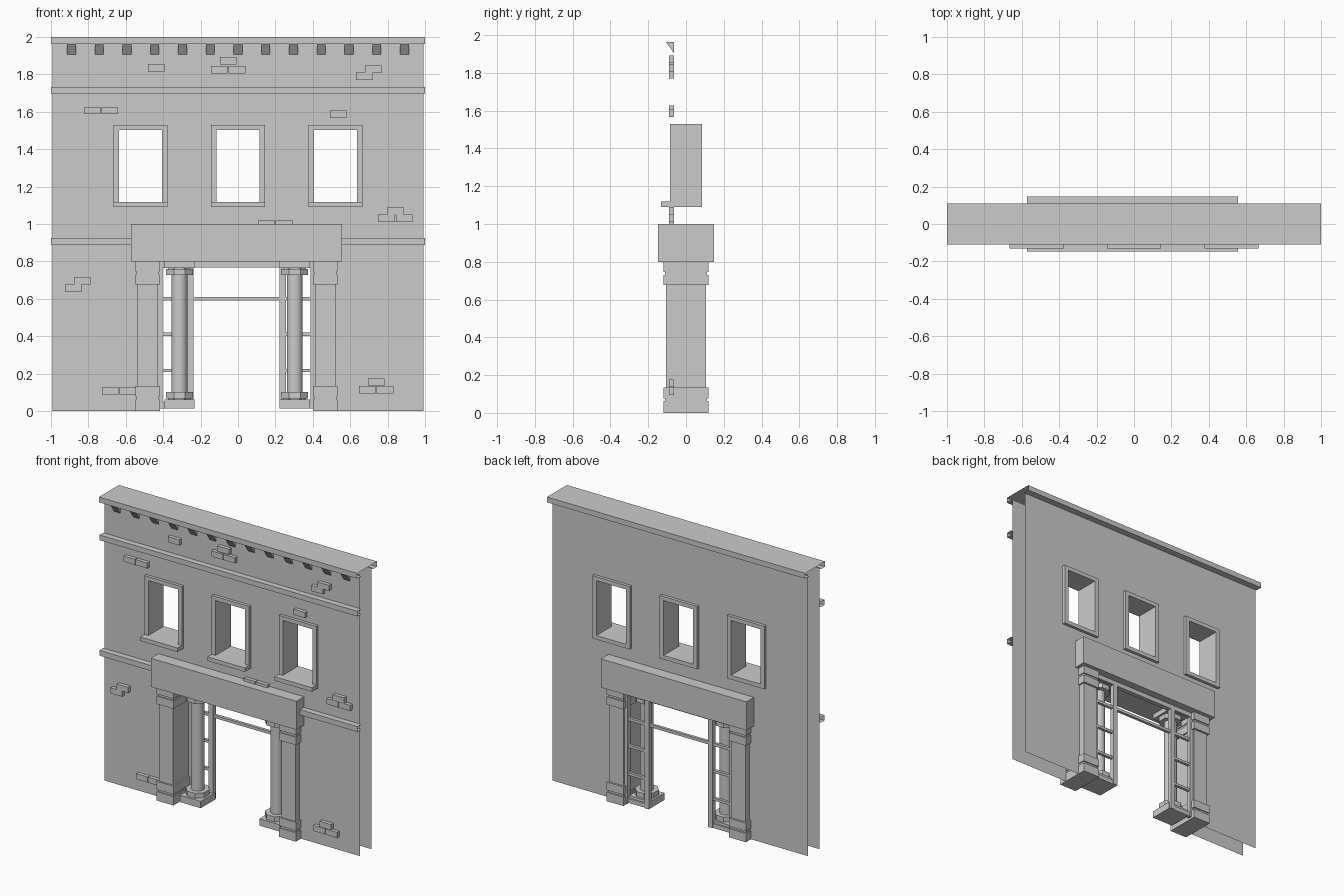
import bpy, bmesh, math
from mathutils import Matrix, Vector

if "Cube" in bpy.data.objects:
    bpy.data.objects.remove(bpy.data.objects["Cube"])

WALL, DOOR_X = 0.064, -0.008


def finish(name, bm):
    mesh = bpy.data.meshes.new(name)
    bm.to_mesh(mesh)
    bm.free()
    ob = bpy.data.objects.new(name, mesh)
    bpy.context.collection.objects.link(ob)
    return ob


def box(bm, x0, x1, y0, y1, z0, z1):
    m = Matrix.Translation(((x0 + x1) / 2, (y0 + y1) / 2, (z0 + z1) / 2))
    bmesh.ops.create_cube(bm, size=1, matrix=m @ Matrix.Diagonal((x1 - x0, y1 - y0, z1 - z0, 1)))


def cylinder(bm, x, y, z0, z1, r, n):
    m = Matrix.Translation((x, y, (z0 + z1) / 2)) @ Matrix.Rotation(math.pi / n, 4, 'Z')
    bmesh.ops.create_cone(bm, cap_ends=True, segments=n, radius1=r, radius2=r, depth=z1 - z0, matrix=m)


def strip(bm, profile, x0, x1, closed=False):
    """Sweep a (y, z) profile along x; open strips have no ends."""
    a = [bm.verts.new((x0, y, z)) for y, z in profile]
    b = [bm.verts.new((x1, y, z)) for y, z in profile]
    n = len(profile)
    for i in range(n if closed else n - 1):
        j = (i + 1) % n
        bm.faces.new((a[i], b[i], b[j], a[j]))
    if closed:
        bm.faces.new(a)
        bm.faces.new(b[::-1])


WINDOWS = (-0.521, 0.0, 0.521)
HW, FR = 0.145, 0.031          # window half width, frame width
WZ0, WZ1 = 1.09, 1.53

# Front and back wall sheets with door and window openings
holes = [(DOOR_X - 0.475, DOOR_X + 0.475, 0, 0.85)]
holes += [(x - HW + 0.01, x + HW - 0.01, WZ0 + 0.01, WZ1 - 0.01) for x in WINDOWS]
xs = sorted({-0.99, 0.99, *[v for h in holes for v in h[:2]]})
zs = sorted({0, 1.97, *[v for h in holes for v in h[2:]]})
for name, y in (("front_wall", -WALL), ("back_wall", WALL)):
    bm = bmesh.new()
    for x0, x1 in zip(xs, xs[1:]):
        for z0, z1 in zip(zs, zs[1:]):
            cx, cz = (x0 + x1) / 2, (z0 + z1) / 2
            if any(h[0] < cx < h[1] and h[2] < cz < h[3] for h in holes):
                continue
            q = [bm.verts.new((x, y, z)) for x, z in ((x0, z0), (x1, z0), (x1, z1), (x0, z1))]
            bm.faces.new(q if y < 0 else q[::-1])
    bmesh.ops.remove_doubles(bm, verts=bm.verts, dist=1e-5)
    finish(name, bm)

# Cornice and string courses
bm = bmesh.new()
strip(bm, [(-WALL, 1.963), (-0.11, 1.963), (-0.11, 2.0), (0.11, 2.0), (0.11, 1.963), (WALL, 1.963)], -1, 1)
finish("cornice", bm)
bm = bmesh.new()
for z0, z1, x0, x1 in ((1.697, 1.733, -1, 1), (0.888, 0.925, -1, -0.56), (0.888, 0.925, 0.55, 1)):
    strip(bm, [(-WALL, z0), (-0.106, z0), (-0.106, z1), (-WALL, z1)], x0, x1)
finish("string_courses", bm)

# Wedge dentils under the cornice
bm = bmesh.new()
for i in range(13):
    x = (i - 6) * 0.1483
    strip(bm, [(-WALL, 1.905), (-0.106, 1.963), (-WALL, 1.963)], x - 0.024, x + 0.024, True)
finish("dentils", bm)

# Window frames (deep rings) with projecting sills
for i, x in enumerate(WINDOWS):
    bm = bmesh.new()
    loops = []
    for y in (-0.085, 0.085):
        for w, z0, z1 in ((HW, WZ0, WZ1), (HW - FR, WZ0 + 0.028, WZ1 - 0.028)):
            loops.append([bm.verts.new((x + sx * w, y, z)) for sx, z in ((-1, z0), (1, z0), (1, z1), (-1, z1))])
    fo, fi, bo, bi = loops
    for k in range(4):
        j = (k + 1) % 4
        for p, q in ((fo, fi), (fi, bi), (bi, bo), (bo, fo)):
            bm.faces.new((p[k], p[j], q[j], q[k]))
    finish(f"window_frame_{i + 1}", bm)
    bm = bmesh.new()
    box(bm, x - HW, x + HW, -0.132, -0.085, WZ0, WZ0 + 0.028)
    finish(f"window_sill_{i + 1}", bm)

# Loose raised bricks: (left x, centre z, how many side by side)
bm = bmesh.new()
for x, z, n in ((-0.481, 1.835, 1), (-0.096, 1.872, 1), (-0.144, 1.825, 2), (0.679, 1.827, 1),
                (0.631, 1.79, 1), (-0.824, 1.607, 2), (0.492, 1.587, 1), (0.797, 1.07, 1),
                (0.749, 1.03, 2), (0.107, 1.0, 2), (-0.877, 0.696, 1), (-0.925, 0.657, 1),
                (-0.727, 0.109, 2), (0.695, 0.156, 1), (0.647, 0.114, 2)):
    for k in range(n):
        box(bm, x + k * 0.094, x + k * 0.094 + 0.089, -0.09, -WALL, z - 0.0195, z + 0.0195)
finish("raised_bricks", bm)

# Door lintel
bm = bmesh.new()
box(bm, -0.572, 0.556, -0.148, 0.148, 0.8, 1.0)
finish("door_lintel", bm)

for side, s in (("left", -1), ("right", 1)):
    # Pilaster: stacked base, shaft and capital blocks
    bm = bmesh.new()
    cx = DOOR_X + s * 0.474
    for z0, z1, hx, hy in ((0, 0.062, 0.066, 0.12), (0.062, 0.077, 0.06, 0.112), (0.077, 0.134, 0.066, 0.12),
                           (0.134, 0.676, 0.055, 0.107), (0.676, 0.731, 0.066, 0.12),
                           (0.731, 0.746, 0.06, 0.112), (0.746, 0.8, 0.066, 0.12)):
        box(bm, cx - hx, cx + hx, -hy, hy, z0, z1)
    finish(f"{side}_pilaster", bm)

    # Round column with square plinths and octagonal rings
    cx = DOOR_X + 0.003 + s * 0.308
    bm = bmesh.new()
    cylinder(bm, cx, 0, 0.09, 0.74, 0.043, 20)
    shaft = finish(f"{side}_column_shaft", bm)
    bpy.context.view_layer.objects.active = shaft
    shaft.select_set(True)
    bpy.ops.object.shade_smooth_by_angle()
    shaft.select_set(False)
    bm = bmesh.new()
    for z0, z1 in ((0.015, 0.063), (0.765, 0.8)):
        box(bm, cx - 0.081, cx + 0.081, -0.081, 0.081, z0, z1)
    for z0, z1 in ((0.067, 0.102), (0.727, 0.76)):
        cylinder(bm, cx, 0, z0, z1, 0.078, 8)
    for z0, z1 in ((0.06, 0.07), (0.757, 0.768)):
        cylinder(bm, cx, 0, z0, z1, 0.066, 8)
    finish(f"{side}_column_base_and_capital", bm)

    # Sidelight: stiles and glazing bars
    bm = bmesh.new()
    for a, b in ((0.23, 0.264), (0.395, 0.425)):
        x0, x1 = sorted((DOOR_X + s * a, DOOR_X + s * b))
        box(bm, x0, x1, 0.063, 0.095, 0.015, 0.8)
    x0, x1 = sorted((DOOR_X + s * 0.26, DOOR_X + s * 0.4))
    for z0, z1 in ((0.015, 0.045), (0.208, 0.226), (0.402, 0.42), (0.59, 0.61)):
        box(bm, x0, x1, 0.069, 0.089, z0, z1)
    finish(f"{side}_sidelight", bm)

# Door transom bar and header
bm = bmesh.new()
box(bm, DOOR_X - 0.235, DOOR_X + 0.235, 0.069, 0.089, 0.59, 0.61)
box(bm, DOOR_X - 0.4, DOOR_X + 0.4, 0.063, 0.095, 0.768, 0.8)
finish("door_transom_and_header", bm)
